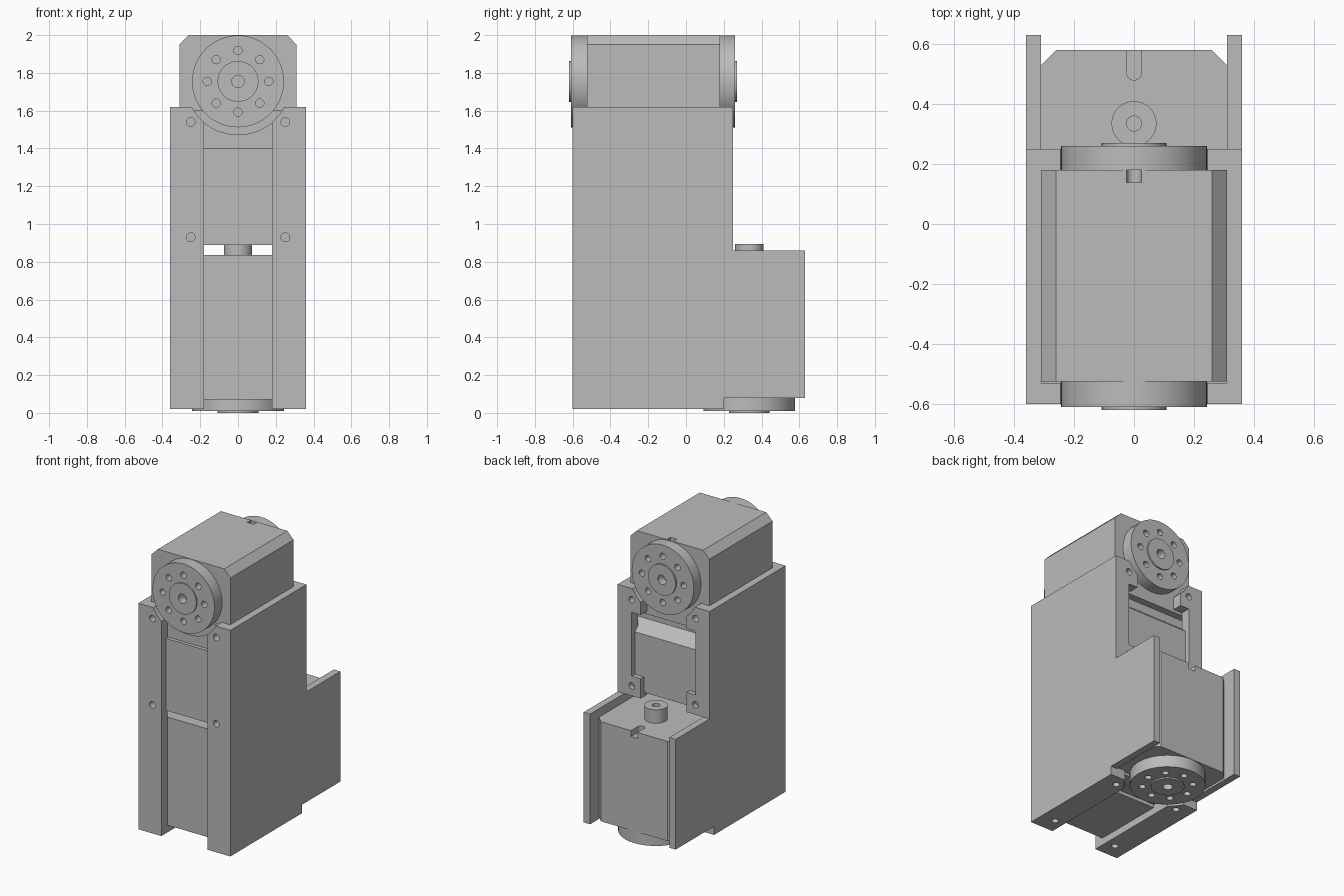
import bpy, bmesh, math
from mathutils import Matrix

cube = bpy.data.objects.get("Cube")
if cube:
    bpy.data.objects.remove(cube, do_unlink=True)

grey = bpy.data.materials.new("matte grey")
grey.use_nodes = True
grey.diffuse_color = (0.5, 0.5, 0.5, 1)
grey.node_tree.nodes["Principled BSDF"].inputs["Base Color"].default_value = (0.5, 0.5, 0.5, 1)

SHAFT = 1.755      # height of the upper output shaft
# Swaps height and depth, so upright parts become the lying lower ones
LAY = Matrix(((1, 0, 0, 0), (0, 0, 1, -1.42), (0, 1, 0, 0.62), (0, 0, 0, 1)))


def prism(name, pts, axis, a, b):
    """Extrude a profile along x (points are y, z) or along y (points are x, z)."""
    def place(p, t):
        return (t, p[0], p[1]) if axis == "x" else (p[0], t, p[1])
    bm = bmesh.new()
    lo = [bm.verts.new(place(p, a)) for p in pts]
    hi = [bm.verts.new(place(p, b)) for p in pts]
    bm.faces.new(lo)
    bm.faces.new(hi[::-1])
    for i in range(len(pts)):
        j = (i + 1) % len(pts)
        bm.faces.new((lo[i], lo[j], hi[j], hi[i]))
    bmesh.ops.recalc_face_normals(bm, faces=bm.faces)
    mesh = bpy.data.meshes.new(name)
    bm.to_mesh(mesh)
    bm.free()
    mesh.materials.append(grey)
    mesh.shade_smooth()
    mesh.set_sharp_from_angle(angle=math.radians(30))
    ob = bpy.data.objects.new(name, mesh)
    bpy.context.collection.objects.link(ob)
    return ob


def arc(cx, cz, r, start, end, n):
    angles = [math.radians(start + (end - start) * i / n) for i in range(n + 1)]
    return [(cx + r * math.cos(t), cz + r * math.sin(t)) for t in angles]


def disc(name, x, z, r, a, b, n=64):
    return prism(name, arc(x, z, r, 0, 360, n)[:-1], "y", a, b)


def cut(ob, cutters):
    for c in cutters:
        c.hide_render = True
        mod = ob.modifiers.new("cut", "BOOLEAN")
        mod.operation = "DIFFERENCE"
        mod.solver = "EXACT"
        mod.object = c
    bpy.context.view_layer.update()
    done = bpy.data.meshes.new_from_object(ob.evaluated_get(bpy.context.evaluated_depsgraph_get()))
    ob.modifiers.clear()
    ob.data = done
    done.set_sharp_from_angle(angle=math.radians(30))
    for c in cutters:
        bpy.data.objects.remove(c, do_unlink=True)


def lay_down(ob):
    ob.data.transform(LAY)
    ob.data.flip_normals()


def horn(name, inner, outer):
    """Round output disc with raised hub, ring of screw holes and centre hole."""
    s = 1 if outer > inner else -1
    plate = disc(name + "_disc", 0, SHAFT, 0.243, inner, outer)
    hub = disc(name + "_hub", 0, SHAFT, 0.108, outer - s * 0.03, outer + s * 0.01)
    deep, out = outer - s * 0.05, outer + s * 0.05
    holes = []
    for i in range(8):
        t = i * math.pi / 4
        holes.append(disc("hole", 0.163 * math.cos(t), SHAFT + 0.163 * math.sin(t),
                          0.022, deep, out, 20))
    cut(plate, holes + [disc("bore", 0, SHAFT, 0.033, deep, out, 24)])
    cut(hub, [disc("bore", 0, SHAFT, 0.033, deep, out, 24)])
    return [plate, hub]


def motor(name):
    """Motor case: chamfered head with notch, and a thicker tail with a groove."""
    head = prism(name + "_head", [(-0.31, 1.43), (0.31, 1.43), (0.31, 1.95), (0.26, 2.0),
                                  (-0.26, 2.0), (-0.31, 1.95)], "y", -0.525, 0.18)
    notch = [(0.025, 2.1), (-0.025, 2.1)] + arc(0, 1.925, 0.025, 180, 360, 12)
    cut(head, [prism("notch", notch, "y", 0.138, 0.3)])
    tail = prism(name + "_tail", [(-0.525, 1.44), (-0.525, 1.4), (-0.55, 1.4), (-0.55, 0.89),
                                  (0.215, 0.89), (0.215, 1.3), (0.13, 1.37), (0.13, 1.44)],
                 "x", -0.31, 0.31)
    collar = disc(name + "_collar", 0, SHAFT, 0.243, -0.532, -0.5)
    lip = disc(name + "_lip", 0, SHAFT, 0.285, -0.545, -0.5)
    cut(lip, [prism("trim", [(-0.4, 1.6), (0.4, 1.6), (0.4, 2.2), (-0.4, 2.2)], "y", -0.7, 0)])
    return [head, tail, collar, lip] + horn(name + "_front_horn", -0.53, -0.61)


def flange(name, side, low, a, b, window=False):
    """Bracket strip with two screw holes and a round relief for the horn."""
    pts = [(0.18, low), (0.36, low), (0.36, 1.62)] + arc(0, SHAFT, 0.28, -28.8, -50, 8)
    if window:
        pts += [(0.18, 1.45), (0.25, 1.45), (0.25, 1.0), (0.18, 1.0)]
    strip = prism(name, [(side * x, z) for x, z in pts], "y", a, b)
    cut(strip, [disc("hole", side * 0.25, z, 0.023, a - 0.1, b + 0.1, 20)
                for z in (0.93, 1.54)])
    return strip


# Upper motor stands upright, with a horn on both ends of its shaft
motor("upper_motor")
horn("upper_motor_back_horn", 0.18, 0.26)

# Lower motor lies along the depth, with a plain bearing post on top
lower = motor("lower_motor")
post = disc("lower_motor_post", 0, SHAFT, 0.075, 0.17, 0.275, 40)
cut(post, [disc("bore", 0, SHAFT, 0.025, 0.2, 0.4, 24)])
for part in lower + [post]:
    lay_down(part)

# Stepped side panels and the strips that hold both motors
panel = [(-0.6, 0.02), (0.19, 0.02), (0.19, 0.08), (0.63, 0.08),
         (0.63, 0.86), (0.25, 0.86), (0.25, 1.62), (-0.6, 1.62)]
for side, word in ((1, "left"), (-1, "right")):
    prism(word + "_side_panel", panel, "x", side * 0.31, side * 0.36)
    flange(word + "_front_flange", side, 0.02, -0.6, -0.53)
    flange(word + "_back_flange", side, 0.86, 0.18, 0.25, True)
    lay_down(flange(word + "_bottom_flange", side, 0.82, -0.6, -0.53))
